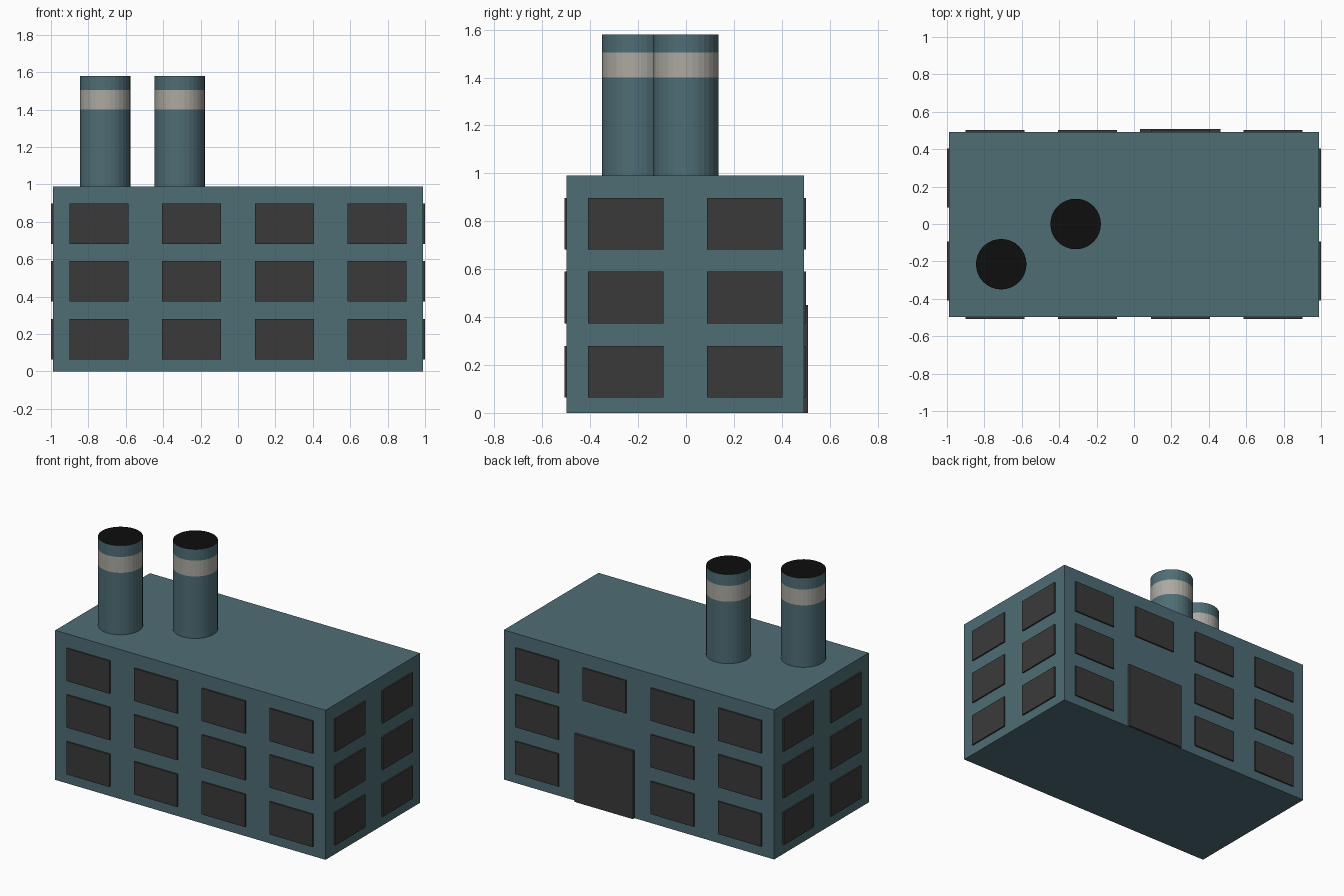
import bpy
import bmesh
import math
from mathutils import Vector

if "Cube" in bpy.data.objects:
    bpy.data.objects.remove(bpy.data.objects["Cube"])


def material(name, rgb):
    """Flat colour given as 0-255 sRGB, stored as linear."""
    lin = [(c / 255 / 12.92) if c < 10 else ((c / 255 + 0.055) / 1.055) ** 2.4 for c in rgb]
    m = bpy.data.materials.new(name)
    m.diffuse_color = (*lin, 1.0)
    m.use_nodes = True
    m.node_tree.nodes["Principled BSDF"].inputs["Base Color"].default_value = m.diffuse_color
    return m


TEAL = material("teal wall", (78, 109, 117))
DARK = material("dark panel", (58, 58, 58))
PALE = material("pale band", (172, 169, 161))
BLACK = material("chimney black", (14, 14, 14))


def finish(name, bm, mats):
    me = bpy.data.meshes.new(name)
    bm.to_mesh(me)
    bm.free()
    for m in mats:
        me.materials.append(m)
    ob = bpy.data.objects.new(name, me)
    bpy.context.collection.objects.link(ob)
    return ob


def box(name, lo, hi, mat):
    lo, hi = Vector(lo), Vector(hi)
    bm = bmesh.new()
    bmesh.ops.create_cube(bm, size=1)
    bmesh.ops.scale(bm, vec=hi - lo, verts=bm.verts)
    bmesh.ops.translate(bm, vec=(lo + hi) / 2, verts=bm.verts)
    return finish(name, bm, [mat])


# Main building block
X, Y0, Y1, H = 0.99, -0.498, 0.492, 0.99
YC = (Y0 + Y1) / 2
box("building", (-X, Y0, 0), (X, Y1, H), TEAL)

# Window plates: half width, half height, thickness
HW, HH, T = 0.158, 0.108, 0.0098
ROWS = (0.172, 0.482, 0.79)
COLUMNS = (-0.743, -0.248, 0.248, 0.743)
for r, z in enumerate(ROWS):
    for c, x in enumerate(COLUMNS):
        box(f"front_window_{r}_{c}", (x - HW, Y0 - T, z - HH), (x + HW, Y0, z + HH), DARK)
        if c == 2 and r < 2:
            continue  # the door takes this space
        box(f"back_window_{r}_{c}", (x - HW, Y1, z - HH), (x + HW, Y1 + T, z + HH), DARK)
    for c, y in enumerate((YC - 0.248, YC + 0.248)):
        box(f"right_window_{r}_{c}", (X, y - HW, z - HH), (X + T, y + HW, z + HH), DARK)
        box(f"left_window_{r}_{c}", (-X - T, y - HW, z - HH), (-X, y + HW, z + HH), DARK)

# Back door
box("door", (0.032, Y1, 0), (0.462, Y1 + 0.017, 0.45), DARK)


def chimney(name, x, y, radius=0.135, sides=32):
    levels = (H, 1.40, 1.505, 1.58)
    bm = bmesh.new()
    rings = [[bm.verts.new((x + radius * math.cos(math.tau * i / sides),
                            y + radius * math.sin(math.tau * i / sides), z))
              for i in range(sides)] for z in levels]
    # Wall sections, the middle one is the pale band
    for k in range(3):
        a, b = rings[k], rings[k + 1]
        for i in range(sides):
            j = (i + 1) % sides
            f = bm.faces.new((a[i], a[j], b[j], b[i]))
            f.material_index = 1 if k == 1 else 0
    # Black mouth
    bm.faces.new(rings[-1]).material_index = 2
    return finish(name, bm, [TEAL, PALE, BLACK])


chimney("chimney_outer", -0.71, -0.215)
chimney("chimney_inner", -0.312, 0.0)
